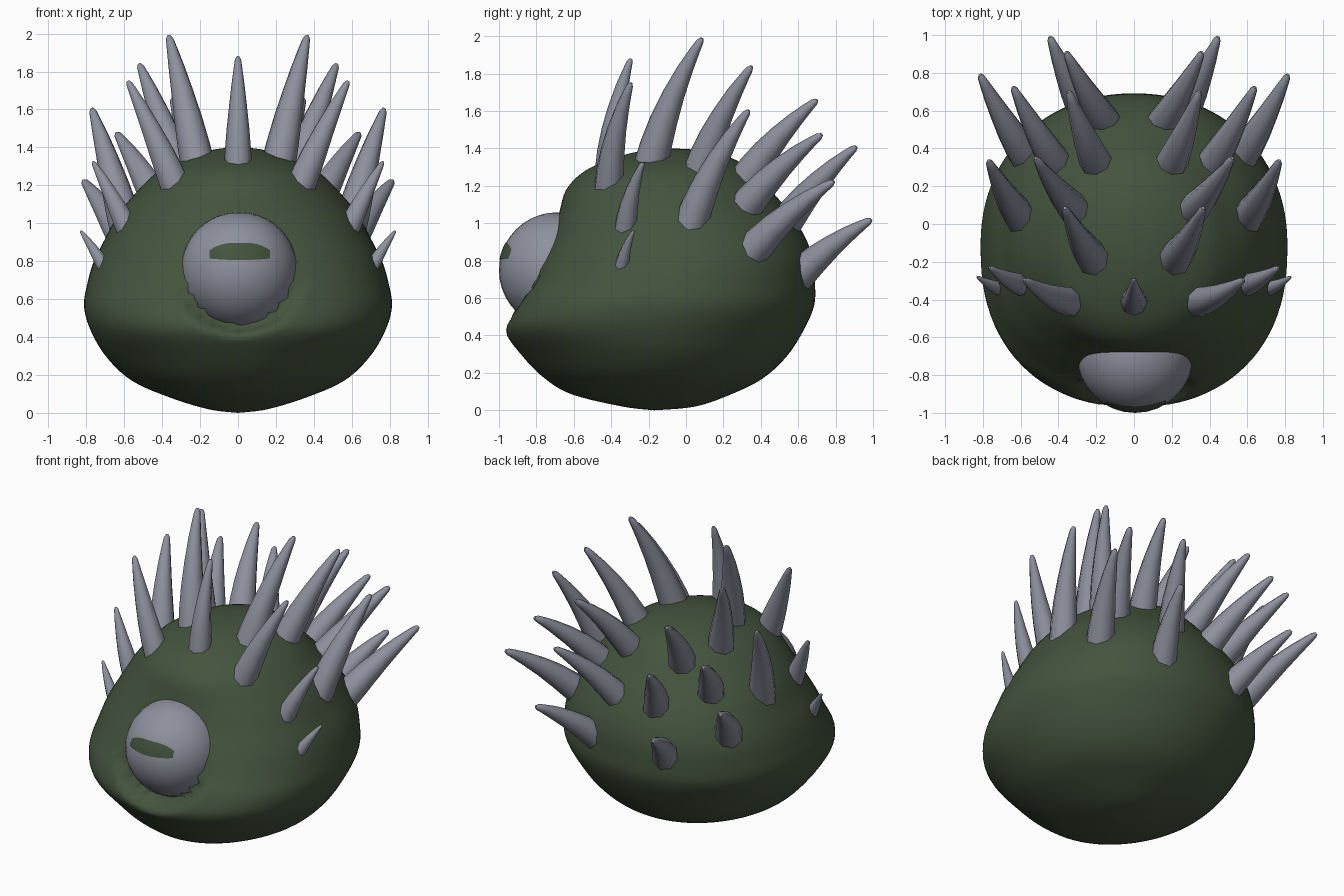
import bpy, bmesh, math
from mathutils import Vector

if "Cube" in bpy.data.objects:
    bpy.data.objects.remove(bpy.data.objects["Cube"], do_unlink=True)


def material(name, rgb):
    m = bpy.data.materials.new(name)
    m.use_nodes = True
    m.diffuse_color = (*rgb, 1)
    m.node_tree.nodes["Principled BSDF"].inputs["Base Color"].default_value = (*rgb, 1)
    return m


GREEN = material("dark_moss_green", (0.058, 0.087, 0.047))
GREY = material("slate_grey", (0.27, 0.28, 0.34))


def finish(name, bm, mat, recalc=True):
    if recalc:
        bmesh.ops.recalc_face_normals(bm, faces=bm.faces)
    mesh = bpy.data.meshes.new(name)
    bm.to_mesh(mesh)
    bm.free()
    mesh.materials.append(mat)
    mesh.shade_smooth()
    ob = bpy.data.objects.new(name, mesh)
    bpy.context.collection.objects.link(ob)
    return ob


def skin(bm, rings, closed=True):
    """Join successive rows of points with quads."""
    rows = [[bm.verts.new(p) for p in ring] for ring in rings]
    n = len(rows[0])
    for a, b in zip(rows, rows[1:]):
        for i in range(n if closed else n - 1):
            j = (i + 1) % n
            bm.faces.new((a[i], a[j], b[j], b[i]))
    return rows


def smoothstep(a, b, x):
    t = min(1, max(0, (x - a) / (b - a)))
    return t * t * (3 - 2 * t)


def spline(points, steps):
    """Catmull-Rom samples through the points."""
    pts = [Vector(p) for p in points]
    pts = [pts[0]] + pts + [pts[-1]]
    out = []
    for a, b, c, d in zip(pts, pts[1:], pts[2:], pts[3:]):
        for k in range(steps):
            t = k / steps
            out.append(b + (c - a) * t / 2
                       + (a * 2 - b * 5 + c * 4 - d) * t * t / 2
                       + (b * 3 - a - c * 3 + d) * t ** 3 / 2)
    return out + [pts[-1]]


EYE = Vector((0.006, -0.69, 0.748))
EYE_R = 0.31

# Body: height, front y, back y, half width of each cross-section
sections = [
    (0, -.17, -.17, 0), (.02, -.34, .05, .16), (.085, -.61, .24, .37),
    (.17, -.755, .41, .56), (.29, -.875, .54, .69), (.43, -.968, .63, .775),
    (.56, -.925, .685, .812), (.68, -.85, .69, .795), (.8, -.785, .68, .76),
    (.92, -.725, .64, .7), (1.05, -.68, .56, .63), (1.18, -.64, .45, .52),
    (1.28, -.54, .355, .41), (1.35, -.38, .24, .26), (1.39, -.22, .08, .12),
    (1.4, -.08, -.08, 0)]

rings = []
SIDES = 96
for z, front, back, half in spline(sections, 5):
    square = 0.4 * smoothstep(0.25, 0.58, z) * (1 - smoothstep(0.85, 1.2, z))
    mid, semi = (front + back) / 2, (back - front) / 2
    ring = []
    for i in range(SIDES):
        a = math.tau * i / SIDES
        c, s = math.cos(a), math.sin(a)
        # cheeks are squarer than the rump
        power = 2 + square * (1 if s < 0 else 0.3)
        x = half * math.copysign(abs(c) ** (2 / power), c)
        y = mid + semi * math.copysign(abs(s) ** (2 / power), s)
        # shallow socket pressed in just behind the eye surface
        if y < -0.4:
            d = math.hypot(x - EYE.x, z - EYE.z)
            depth = 0.9 * math.sqrt(max(0, EYE_R ** 2 - d * d))
            floor = EYE.y - max(0.09, depth)
            y += (max(y, floor) - y) * (1 - smoothstep(0.28, 0.34, d))
        ring.append((x, y, max(z, 0)))
    rings.append(ring)
bm = bmesh.new()
skin(bm, rings)
bmesh.ops.remove_doubles(bm, verts=bm.verts, dist=0.0005)
finish("body", bm, GREEN)

# Eye ball
bm = bmesh.new()
bmesh.ops.create_uvsphere(bm, u_segments=32, v_segments=20, radius=EYE_R)
bmesh.ops.translate(bm, verts=bm.verts, vec=EYE)
finish("eye", bm, GREY)


# Pupil: thin patch lying on the eye ball
def on_eye(x, z):
    dx, dz = x - EYE.x, z - EYE.z
    return (x, EYE.y - math.sqrt((EYE_R + 0.003) ** 2 - dx * dx - dz * dz), z)


COLS = 16
rows = []
for r in range(5):
    row = []
    for c in range(COLS + 1):
        u = c / COLS * 2 - 1
        top = 0.897 - 0.04 * abs(u) ** 3
        bottom = 0.806 + 0.008 * u * u
        row.append(on_eye(0.01 + 0.16 * u, bottom + (top - bottom) * r / 4))
    rows.append(row)
bm = bmesh.new()
skin(bm, rows, closed=False)
finish("pupil", bm, GREEN, recalc=False)


# Spikes: bent tapering horns with rounded tips
def spike(name, base, tip, radius, mirrored=True):
    base, tip = Vector(base), Vector(tip)
    axis = (tip - base).normalized()
    length = (tip - base).length
    start = base - axis * 0.04
    lift = Vector((0, -0.7, 0.7))
    lift -= axis * lift.dot(axis)
    bend = lift.normalized() * length * 0.04
    side = axis.cross(Vector((0, -0.7, 0.7))).normalized()
    up = side.cross(axis)
    taper = [(0, 1), (.15, .94), (.35, .81), (.55, .64), (.75, .46),
             (.9, .3), (.97, .22), (1, .1)]
    rings = []
    for t, w in taper:
        centre = start.lerp(tip, t) + bend * 4 * t * (1 - t)
        angles = [math.tau * k / 8 for k in range(8)]
        rings.append([centre + (side * math.cos(a) + up * math.sin(a)) * radius * w
                      for a in angles])
    bm = bmesh.new()
    ends = skin(bm, rings)
    bm.faces.new(ends[0])
    bm.faces.new(ends[-1])
    ob = finish(name, bm, GREY)
    if mirrored:
        ob.modifiers.new("Mirror", "MIRROR").use_clip = False
    bpy.ops.object.select_all(action="DESELECT")
    ob.select_set(True)
    bpy.context.view_layer.objects.active = ob
    bpy.ops.object.shade_smooth_by_angle(angle=math.radians(50))


spike("centre_spike", (0, -.405, 1.325), (0, -.295, 1.88), .074, mirrored=False)
pairs = {
    "crown_spikes": ((.22, -.175, 1.34), (.365, .085, 1.99), .092),
    "upper_back_spikes": ((.31, .075, 1.27), (.52, .35, 1.84), .09),
    "brow_spikes": ((.34, -.405, 1.215), (.58, -.295, 1.75), .083),
    "shoulder_spikes": ((.6, .04, 1.02), (.77, .335, 1.605), .092),
    "rear_crown_spikes": ((.2, .33, 1.24), (.345, .7, 1.66), .09),
    "rear_side_spikes": ((.41, .32, 1.08), (.64, .725, 1.475), .092),
    "temple_spikes": ((.6, -.315, 1.0), (.765, -.23, 1.325), .062),
    "flank_spikes": ((.57, .36, .85), (.815, .79, 1.225), .094),
    "cheek_spikes": ((.72, -.335, .79), (.83, -.28, .96), .04),
    "rear_spikes": ((.15, .54, 1.0), (.36, .91, 1.41), .09),
    "low_rear_spikes": ((.26, .59, .70), (.445, .99, 1.02), .092),
}
for name, (base, tip, radius) in pairs.items():
    spike(name, base, tip, radius)
